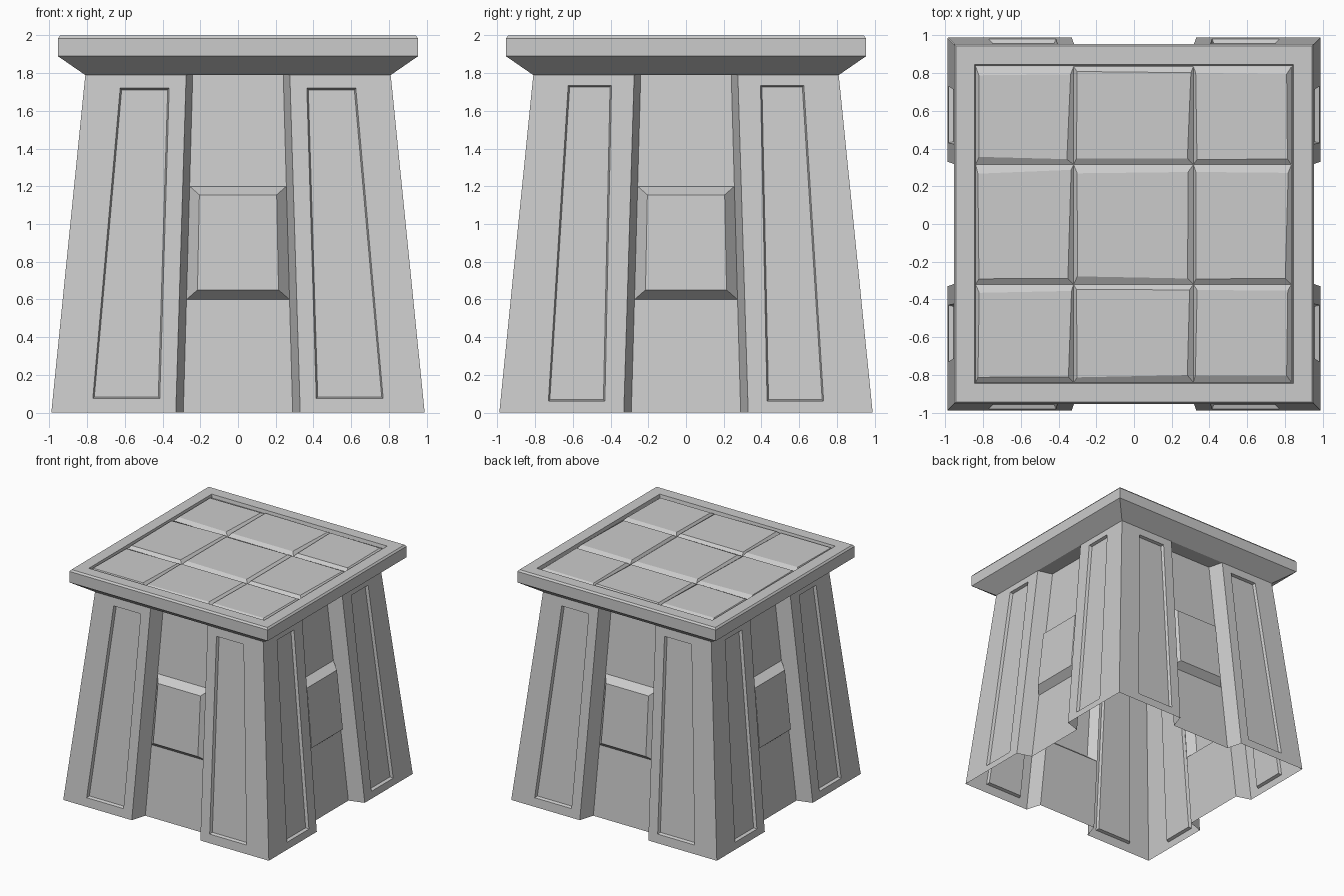
import bpy, bmesh, random
from math import pi
from mathutils import Matrix

if "Cube" in bpy.data.objects:
    bpy.data.objects.remove(bpy.data.objects["Cube"])

random.seed(4)
H = 1.79            # wall height
CHANNEL = 0.13      # depth of the channel between the pillars


def stack(bm, loops, cap=True):
    """Bridge successive loops with quads; optionally close the last one."""
    rings = [[bm.verts.new(p) for p in loop] for loop in loops]
    for a, b in zip(rings, rings[1:]):
        n = len(a)
        for i in range(n):
            j = (i + 1) % n
            bm.faces.new((a[i], a[j], b[j], b[i]))
    if cap:
        bm.faces.new(rings[-1])


def finish(bm, name):
    bmesh.ops.remove_doubles(bm, verts=bm.verts, dist=1e-4)
    me = bpy.data.meshes.new(name)
    bm.to_mesh(me)
    bm.free()
    ob = bpy.data.objects.new(name, me)
    bpy.context.collection.objects.link(ob)
    return ob


def half(z):
    """Half width of the tapered body at height z."""
    return 0.99 - 0.18 * z / H


def on_wall(x, z, depth=0.0):
    return (x, -half(z) + depth, z)


def shrink(quad, w):
    (a, b, c, d) = quad
    return [(a[0] + w, a[1] + w), (b[0] - w, b[1] + w),
            (c[0] - w, c[1] - w), (d[0] + w, d[1] - w)]


def wall(name, panel, turn):
    bm = bmesh.new()
    # pillar faces with sunken panels, left then mirrored
    pillar = [(-half(0), 0), (-0.33, 0), (-0.275, H), (-half(H), H)]
    loops = [[on_wall(*p) for p in pillar],
             [on_wall(*p) for p in panel],
             [on_wall(*p, 0.025) for p in shrink(panel, 0.008)]]
    # slanted channel side
    side = [on_wall(-0.33, 0), on_wall(-0.29, 0, CHANNEL),
            on_wall(-0.24, H, CHANNEL), on_wall(-0.275, H)]
    for group in (loops, [side]):
        stack(bm, group)
        stack(bm, [[(-x, y, z) for x, y, z in reversed(l)] for l in group])

    # channel back wall, with a raised block in the middle band
    def band(z0, z1):
        w0, w1 = (0.29 - 0.05 * z / H for z in (z0, z1))
        return [(-w0, z0), (w0, z0), (w1, z1), (-w1, z1)]
    for z0, z1 in ((0, 0.6), (1.2, H)):
        stack(bm, [[on_wall(*p, CHANNEL) for p in band(z0, z1)]])
    block = band(0.6, 1.2)
    face = [(-0.215, 0.65), (0.215, 0.65), (0.205, 1.155), (-0.205, 1.155)]
    stack(bm, [[on_wall(*p, CHANNEL) for p in block],
               [on_wall(*p, CHANNEL - 0.065) for p in face]])
    bm.transform(Matrix.Rotation(turn * pi / 2, 4, 'Z'))
    finish(bm, name)


# Four walls: front/back and left/right use slightly different panels
wide = [(-0.77, 0.075), (-0.415, 0.075), (-0.365, 1.72), (-0.625, 1.72)]
narrow = [(-0.73, 0.06), (-0.43, 0.06), (-0.395, 1.735), (-0.625, 1.735)]
for i, (name, panel) in enumerate((("front_wall", wide), ("right_wall", narrow),
                                   ("back_wall", wide), ("left_wall", narrow))):
    wall(name, panel, i)


# Overhanging lid with a shallow tray on top
def square(r, z):
    return [(-r, -r, z), (r, -r, z), (r, r, z), (-r, r, z)]


bm = bmesh.new()
stack(bm, [square(r, z) for r, z in ((0.81, H), (0.955, 1.89), (0.955, 1.985),
                                    (0.943, 2.0), (0.845, 2.0), (0.84, 1.97))])
stack(bm, [square(0.81, H)[::-1]])
finish(bm, "lid")

# Nine slightly uneven tiles with sloped edges
bm = bmesh.new()
cuts = (-0.84, -0.32, 0.315, 0.835)
for x0, x1 in zip(cuts, cuts[1:]):
    for y0, y1 in zip(cuts, cuts[1:]):
        def r(a, b):
            return random.uniform(a, b)
        base = [(x0, y0, 1.971), (x1, y0, 1.971), (x1, y1, 1.971), (x0, y1, 1.971)]
        top = [(x0 + r(.01, .02), y0 + r(.025, .045), 1.993),
               (x1 - r(.02, .04), y0 + r(.025, .045), 1.993),
               (x1 - r(.01, .03), y1 - r(.025, .05), 1.993),
               (x0 + r(.01, .02), y1 - r(.025, .05), 1.993)]
        stack(bm, [base, top])
finish(bm, "lid_tiles")
